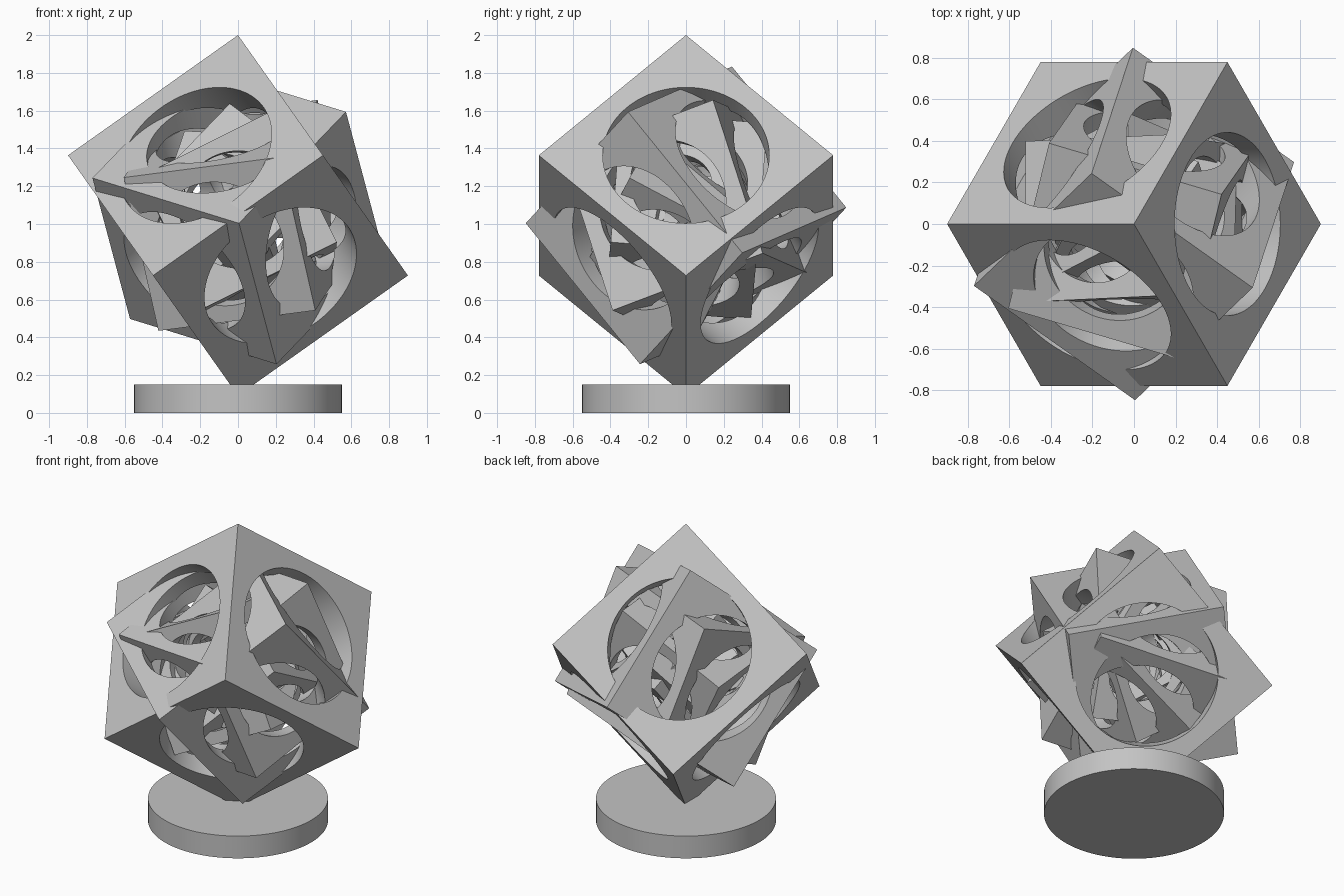
import bpy
import math
from mathutils import Euler, Matrix, Vector

old = bpy.data.objects.get("Cube")
if old:
    bpy.data.objects.remove(old, do_unlink=True)

SIDE = 1.102            # edge of the largest cube
SHRINK = 0.89           # size of each cube relative to the one around it
COUNT = 8
BORE = 0.4              # bore radius relative to the edge
CENTRE = Vector((0, 0, 1.0455))
TWIST = (4, 16.2, 31.5)   # turn of each cube, in degrees

grey = bpy.data.materials.new("plain_grey")
grey.use_nodes = True
colour = (0.55, 0.55, 0.55, 1)
grey.diffuse_color = colour
grey.node_tree.nodes["Principled BSDF"].inputs["Base Color"].default_value = colour


def smooth(mesh):
    mesh.polygons.foreach_set("use_smooth", [True] * len(mesh.polygons))
    mesh.set_sharp_from_angle(angle=math.radians(30))


# Unit cube frame: a cube bored through along its three axes
bpy.ops.mesh.primitive_cube_add(size=1)
blank = bpy.context.object
blank.name = "frame_blank"
cutters = []
for turn in ((0, 0, 0), (math.pi / 2, 0, 0), (0, math.pi / 2, 0)):
    bpy.ops.mesh.primitive_cylinder_add(vertices=96, radius=BORE, depth=2, rotation=turn)
    cutter = bpy.context.object
    cutter.name = "bore_cutter"
    cutter.hide_render = True
    cutters.append(cutter)
    bore = blank.modifiers.new("bore", 'BOOLEAN')
    bore.operation = 'DIFFERENCE'
    bore.solver = 'EXACT'
    bore.object = cutter

graph = bpy.context.evaluated_depsgraph_get()
graph.update()
frame = bpy.data.meshes.new_from_object(blank.evaluated_get(graph))
frame.name = "cube_frame"
frame.materials.clear()
frame.materials.append(grey)
smooth(frame)
for helper in cutters + [blank]:
    bpy.data.objects.remove(helper, do_unlink=True)

# Nested frames, the largest balanced on a corner, each further turned
stand = Euler((math.radians(45), -math.atan(math.sqrt(0.5)), 0)).to_matrix()
for k in range(COUNT):
    cube = bpy.data.objects.new(f"nested_cube_{k + 1}", frame)
    bpy.context.collection.objects.link(cube)
    turn = Euler([math.radians(a * k) for a in TWIST]).to_matrix()
    size = SIDE * SHRINK ** k
    cube.matrix_world = (Matrix.Translation(CENTRE) @ (stand @ turn).to_4x4()
                         @ Matrix.Scale(size, 4))

# Round base
bpy.ops.mesh.primitive_cylinder_add(vertices=96, radius=0.55, depth=0.15,
                                    location=(0, 0, 0.075))
base = bpy.context.object
base.name = "round_base"
base.data.materials.append(grey)
smooth(base.data)
